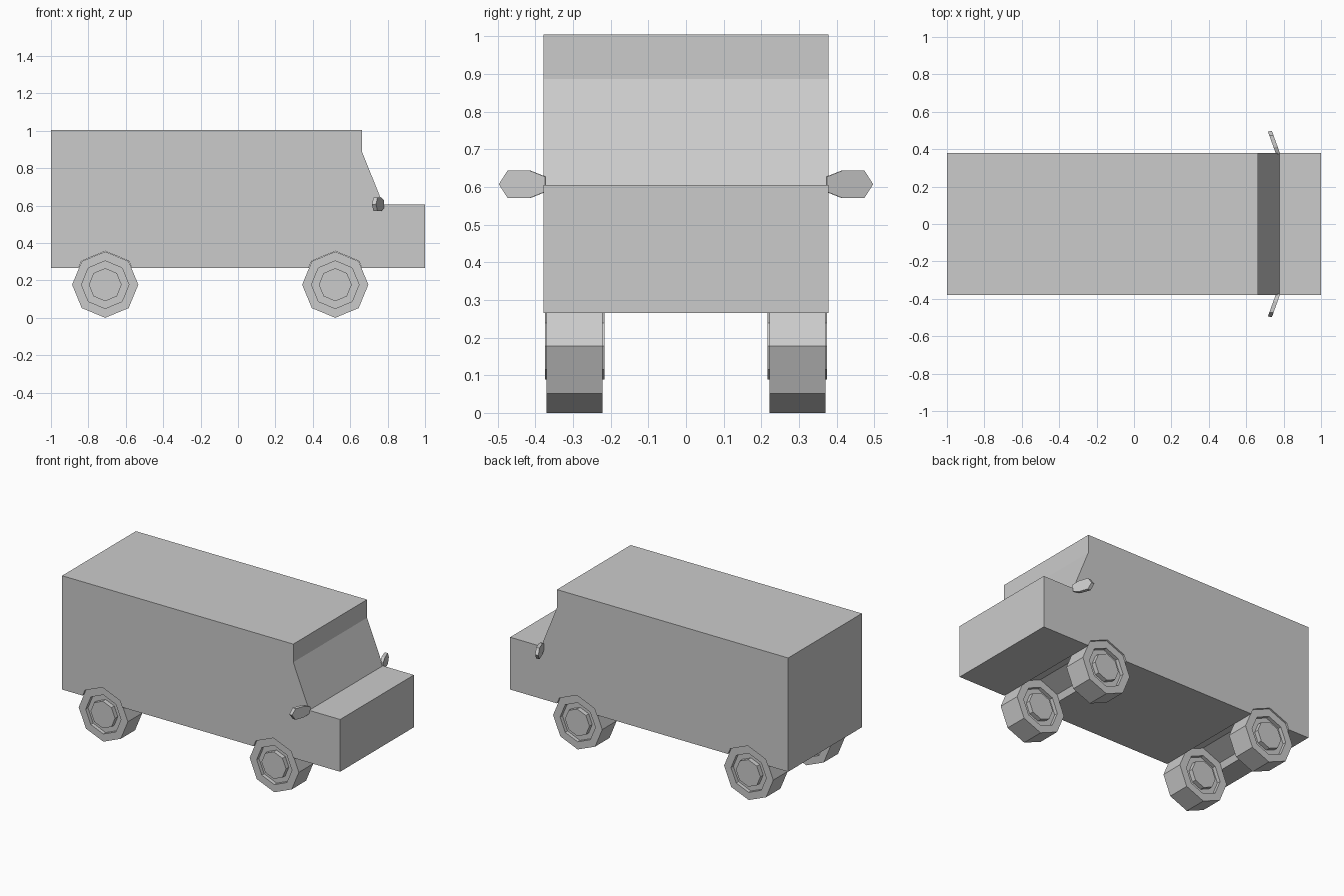
import bpy, bmesh, math
from mathutils import Vector

if "Cube" in bpy.data.objects:
    bpy.data.objects.remove(bpy.data.objects["Cube"])

AXLES = (-0.71, 0.52)
R, CZ = 0.177, 0.177
FLOOR = 0.265


def finish(name, bm):
    bmesh.ops.recalc_face_normals(bm, faces=bm.faces)
    me = bpy.data.meshes.new(name)
    bm.to_mesh(me)
    bm.free()
    ob = bpy.data.objects.new(name, me)
    bpy.context.collection.objects.link(ob)
    return ob


def extrude(name, points, offset):
    bm = bmesh.new()
    face = bm.faces.new([bm.verts.new(p) for p in points])
    res = bmesh.ops.extrude_face_region(bm, geom=[face], use_keep_orig=True)
    moved = [v for v in res["geom"] if isinstance(v, bmesh.types.BMVert)]
    bmesh.ops.translate(bm, verts=moved, vec=Vector(offset))
    return finish(name, bm)


def arch(cx, r=R + 0.002):
    # upper part of an octagon, clipped at the floor line
    d = r * math.sqrt(0.5)
    t = (FLOOR - CZ) / d
    foot = r + (d - r) * t
    return [(cx - foot, FLOOR), (cx - d, CZ + d), (cx, CZ + r),
            (cx + d, CZ + d), (cx + foot, FLOOR)]


# Van body with wheel channels across the underside
side = [(-1, FLOOR)]
for cx in AXLES:
    side += arch(cx)
side += [(1, FLOOR), (1, 0.605), (0.777, 0.605), (0.663, 0.887), (0.663, 1.005), (-1, 1.005)]
extrude("van_body", [(x, -0.379, z) for x, z in side], (0, 0.758, 0))


# Octagonal wheels: tyre, recessed groove and raised hub on both faces
def wheel(name, cx, cy):
    half = [(0.088, 0.079), (0.088, 0.05), (0.127, 0.05), (0.127, 0.074), (R, 0.074)]
    profile = half + [(r, -y) for r, y in reversed(half)]
    bm = bmesh.new()
    rings = []
    for r, y in profile:
        rings.append([bm.verts.new((cx + r * math.cos(i * math.pi / 4), cy + y,
                                    CZ + r * math.sin(i * math.pi / 4))) for i in range(8)])
    for a, b in zip(rings, rings[1:]):
        for i in range(8):
            j = (i + 1) % 8
            bm.faces.new((a[i], a[j], b[j], b[i]))
    bm.faces.new(rings[0])
    bm.faces.new(rings[-1])
    finish(name, bm)


for end, cx in zip(("rear", "front"), AXLES):
    for hand, s in (("right", -1), ("left", 1)):
        wheel(f"{end}_{hand}_wheel", cx, s * 0.296)

# Swept-back side mirrors with a tapered stem
outline = [(0.372, 0.587), (0.412, 0.571), (0.472, 0.571), (0.495, 0.607),
           (0.472, 0.643), (0.412, 0.643), (0.372, 0.627)]
for hand, s in (("right", -1), ("left", 1)):
    pts = [(0.757 - 0.36 * (y - 0.38), s * y, z) for y, z in outline]
    extrude(f"{hand}_mirror", pts, (0.022, s * 0.002, 0))
